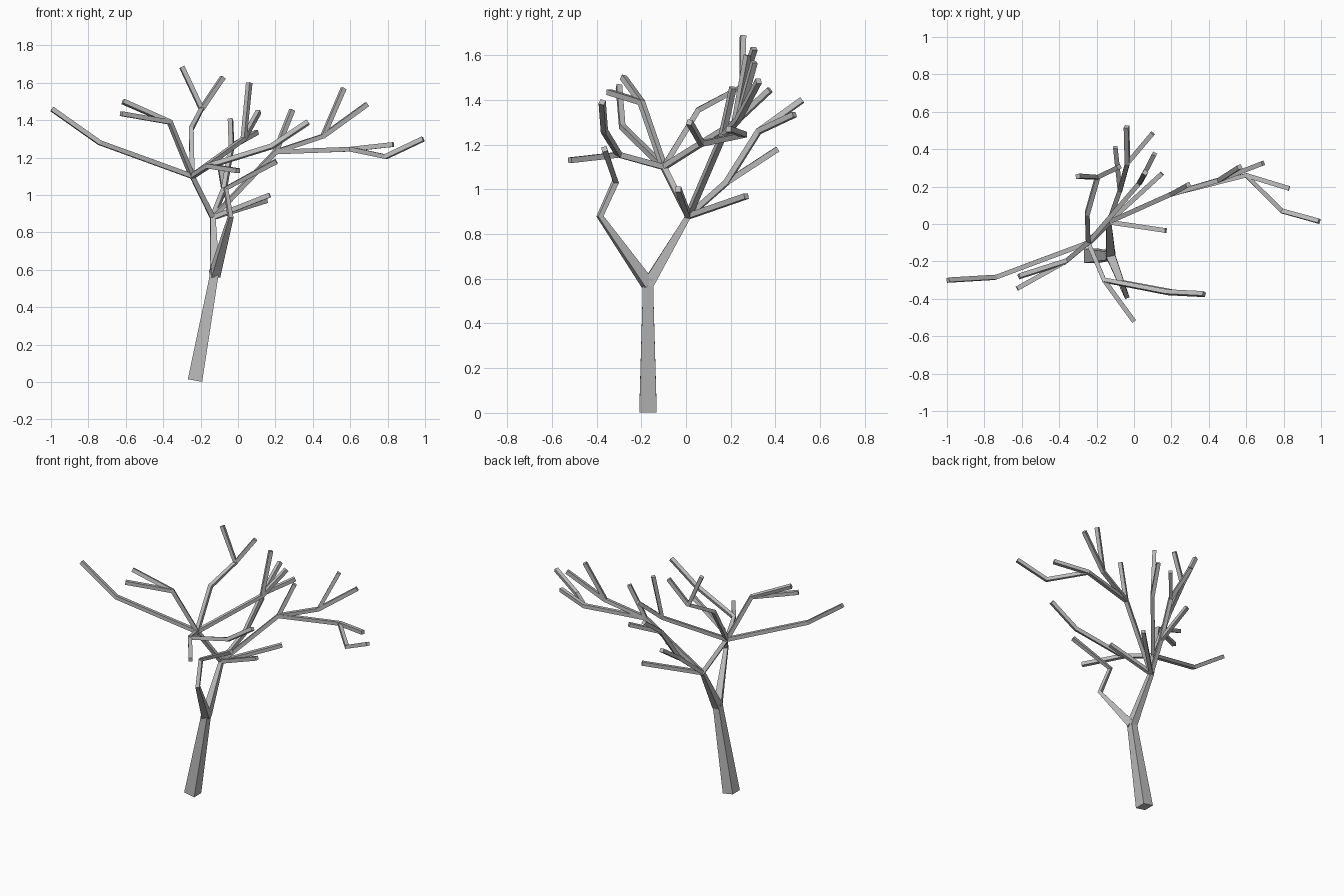
import bpy
import bmesh
from mathutils import Vector

if "Cube" in bpy.data.objects:
    bpy.data.objects.remove(bpy.data.objects["Cube"], do_unlink=True)

TWIG = 0.0125

bark = bpy.data.materials.new("grey_bark")
bark.use_nodes = True
bark.diffuse_color = (0.5, 0.5, 0.5, 1)
bark.node_tree.nodes["Principled BSDF"].inputs["Base Color"].default_value = bark.diffuse_color


def limb(name, points, radii=None):
    """Sweep a square section along the points, bending it at each joint."""
    points = [Vector(p) for p in points]
    radii = radii or [TWIG] * len(points)
    steps = [(b - a).normalized() for a, b in zip(points, points[1:])]
    side = steps[0].cross(Vector((0, 0, 1))).normalized()
    bm = bmesh.new()
    rings = []
    for i, (point, radius) in enumerate(zip(points, radii)):
        before, after = steps[max(i - 1, 0)], steps[min(i, len(steps) - 1)]
        along = (before + after).normalized()
        mitre = before.rotation_difference(along) @ side
        up = mitre.cross(along)
        rings.append([bm.verts.new(point + radius * (u * mitre + v * up))
                      for u, v in ((-1, -1), (1, -1), (1, 1), (-1, 1))])
        side = before.rotation_difference(after) @ side
    for low, high in zip(rings, rings[1:]):
        for k in range(4):
            n = (k + 1) % 4
            bm.faces.new((low[k], low[n], high[n], high[k]))
    bm.faces.new(rings[0])
    bm.faces.new(rings[-1])
    bmesh.ops.recalc_face_normals(bm, faces=bm.faces)
    mesh = bpy.data.meshes.new(name)
    bm.to_mesh(mesh)
    bm.free()
    mesh.materials.append(bark)
    obj = bpy.data.objects.new(name, mesh)
    bpy.context.collection.objects.link(obj)
    return obj


def twigs(name, start, tips):
    """Straight twigs fanning out from one joint."""
    for i, tip in enumerate(tips, 1):
        limb(f"{name}_{i}", (start, tip))


# Joints where several limbs meet
fork = (-0.125, -0.17, 0.575)
crown = (-0.135, 0.01, 0.88)
left_end = (0.2, 0.16, 1.23)
left_upper = (0.455, 0.235, 1.315)
left_outer = (0.6, 0.26, 1.245)
back_low = (-0.075, 0.18, 1.03)
back_high = (-0.035, 0.325, 1.26)
right_hub = (-0.245, -0.1, 1.1)
right_upper = (-0.365, -0.2, 1.39)
top_joint = (-0.195, 0.25, 1.46)
front_joint = (-0.16, -0.3, 1.155)
inner_joint = (0.03, 0.22, 1.3)

# Trunk and its two main arms
limb("trunk", [(-0.23, -0.17, 0.008), (-0.135, -0.17, 0.53), (-0.122, -0.17, 0.605)],
     [0.039, 0.024, 0.023])
limb("front_arm", [fork, (-0.04, -0.385, 0.88), (-0.065, -0.315, 1.035), (0.205, -0.365, 1.18)],
     [0.025, TWIG, TWIG, TWIG])
limb("back_arm", [fork, crown, right_hub], [0.025, 0.014, TWIG])

# Limbs rising from the crown
twigs("crown_twig", crown, [(0.17, -0.035, 1.0), (0.15, 0.27, 0.97)])
limb("left_limb", [crown, left_end, left_upper, (0.565, 0.305, 1.57)])
limb("left_outer_limb", [left_end, left_outer, (0.79, 0.07, 1.205), (0.99, 0.015, 1.3)])
twigs("left_twig", left_end, [(0.29, 0.21, 1.455)])
twigs("left_upper_twig", left_upper, [(0.69, 0.325, 1.485)])
twigs("left_outer_twig", left_outer, [(0.83, 0.19, 1.27)])
limb("back_limb", [crown, back_low, back_high, (-0.04, 0.52, 1.4)])
twigs("back_low_twig", back_low, [(-0.1, 0.41, 1.18)])
twigs("back_high_twig", back_high, [(0.1, 0.485, 1.335)])

# Limbs spreading from the right hub
limb("right_limb", [right_hub, (-0.74, -0.285, 1.28), (-0.995, -0.3, 1.46)])
limb("right_upper_limb", [right_hub, right_upper, (-0.615, -0.28, 1.5)])
twigs("right_upper_twig", right_upper, [(-0.625, -0.345, 1.435)])
limb("top_limb", [right_hub, (-0.25, 0.055, 1.355), top_joint, (-0.3, 0.255, 1.685)])
twigs("top_twig", top_joint, [(-0.08, 0.305, 1.63)])
limb("front_limb", [right_hub, front_joint, (0.18, -0.365, 1.26), (0.375, -0.375, 1.39)])
twigs("front_twig", front_joint, [(0, -0.52, 1.13)])
limb("inner_limb", [right_hub, inner_joint, (0.06, 0.275, 1.6)])
twigs("inner_twig", inner_joint, [(0.11, 0.375, 1.445)])
